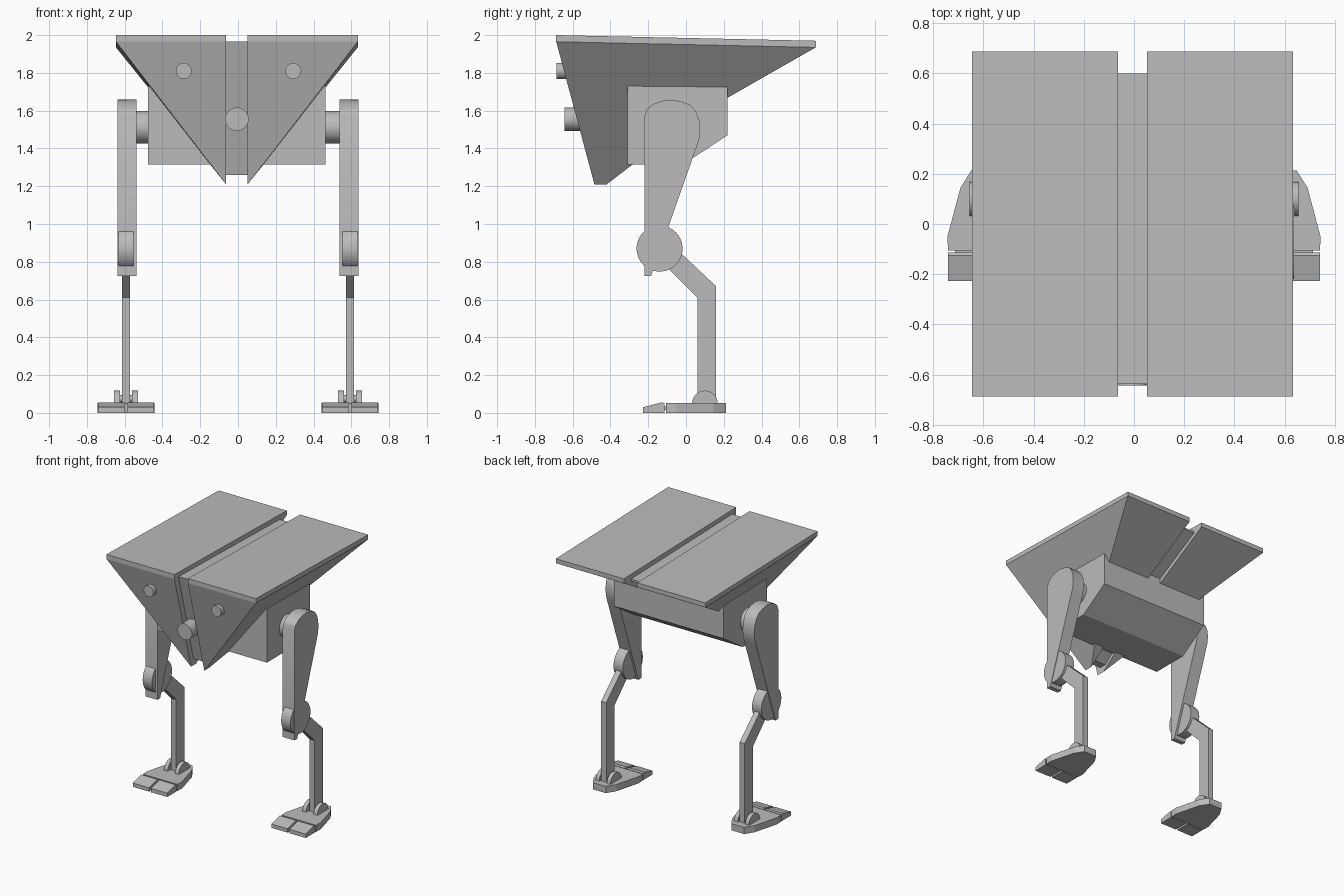
import bpy, math
from mathutils import Vector, Matrix

if "Cube" in bpy.data.objects:
    bpy.data.objects.remove(bpy.data.objects["Cube"])

grey = bpy.data.materials.new("plain grey")
grey.diffuse_color = (0.5, 0.5, 0.5, 1)
grey.use_nodes = True
grey.node_tree.nodes["Principled BSDF"].inputs["Base Color"].default_value = grey.diffuse_color
CX = -0.006  # centre line of the head and hull


def mesh_object(name, verts, faces, smooth=False):
    me = bpy.data.meshes.new(name)
    me.from_pydata([tuple(v) for v in verts], [], faces)
    me.materials.append(grey)
    ob = bpy.data.objects.new(name, me)
    bpy.context.collection.objects.link(ob)
    bpy.ops.object.select_all(action='DESELECT')
    ob.select_set(True)
    bpy.context.view_layer.objects.active = ob
    bpy.ops.object.mode_set(mode='EDIT')
    bpy.ops.mesh.select_all(action='SELECT')
    bpy.ops.mesh.normals_make_consistent(inside=False)
    bpy.ops.object.mode_set(mode='OBJECT')
    if smooth:
        bpy.ops.object.shade_smooth_by_angle(angle=math.radians(30))
    return ob


def prism(name, points, a, b, axis='X', smooth=False):
    """Extrude a 2D outline along an axis: X takes (y, z), Y takes (x, z), Z takes (x, y)."""
    place = {'X': lambda p, t: (t, p[0], p[1]),
             'Y': lambda p, t: (p[0], t, p[1]),
             'Z': lambda p, t: (p[0], p[1], t)}[axis]
    n = len(points)
    verts = [place(p, t) for t in (a, b) for p in points]
    faces = [list(range(n)), list(range(n, 2 * n))]
    faces += [[i, (i + 1) % n, n + (i + 1) % n, n + i] for i in range(n)]
    return mesh_object(name, verts, faces, smooth)


def arc(cx, cy, r, start=0, end=360, n=32):
    full = end - start == 360
    steps = n if full else n + 1
    return [(cx + r * math.cos(math.radians(start + (end - start) * i / n)),
             cy + r * math.sin(math.radians(start + (end - start) * i / n)))
            for i in range(steps)]


# Head: two sloping roof plates, each with a tapering wedge below
for side, s in (("left", -1), ("right", 1)):
    xi, xo = CX + s * 0.057, CX + s * 0.64
    prism(side + "_roof_plate",
          [(-0.687, 1.965), (-0.687, 2.0), (0.687, 1.97), (0.687, 1.935)], xi, xo)
    xk = xi + (xo - xi) * 0.51
    verts = [(xi, -0.687, 1.965), (xo, -0.687, 1.965), (xo, 0.687, 1.935), (xi, 0.687, 1.935),
             (xi, 0.065, 1.58), (xk, 0.065, 1.58), (xi, -0.42, 1.21), (xi, -0.485, 1.21)]
    faces = [(0, 1, 2, 3), (0, 1, 7), (1, 2, 5), (1, 5, 6), (1, 6, 7),
             (2, 3, 4, 5), (4, 5, 6), (0, 3, 4), (0, 4, 6), (0, 6, 7)]
    mesh_object(side + "_head_wedge", verts, faces)
    # Round lamps on the face
    prism(side + "_lamp", arc(CX + s * 0.29 + 0.009, 1.81, 0.042), -0.685, -0.55, 'Y', True)

# Recessed spine between the two halves
prism("head_spine", [(-0.637, 1.965), (0.6, 1.935), (0.6, 1.92), (0.065, 1.62),
                     (-0.40, 1.26), (-0.455, 1.26)], CX - 0.057, CX + 0.057)
# Snout barrel
prism("snout", arc(CX, 1.555, 0.062), -0.643, -0.45, 'Y', True)

# Hull under the head
prism("hull", [(-0.31, 1.73), (0.22, 1.725), (0.22, 1.47), (-0.015, 1.315), (-0.31, 1.315)],
      CX - 0.47, CX + 0.47)

# Legs
for side, s in (("left", -1), ("right", 1)):
    c = s * 0.593  # centre of the lower leg

    prism(side + "_hip_axle", arc(-0.07, 1.512, 0.086), s * 0.42, s * 0.56, 'X', True)
    prism(side + "_thigh",
          [(-0.22, 0.725), (-0.22, 1.57), (-0.205, 1.61), (-0.17, 1.637), (-0.125, 1.652),
           (-0.075, 1.658), (-0.02, 1.647), (0.02, 1.632), (0.05, 1.6), (0.07, 1.55),
           (0.074, 1.5), (0.07, 1.45), (0.055, 1.405), (-0.185, 0.725)],
          s * 0.537, s * 0.637, 'X', True)
    prism(side + "_knee", arc(-0.14, 0.87, 0.122), s * 0.553, s * 0.633, 'X', True)
    prism(side + "_shin",
          [(0.06, 0.055), (0.16, 0.055), (0.16, 0.67), (-0.09, 0.905), (-0.16, 0.83),
           (0.06, 0.61)], c - 0.022, c + 0.022)

    # Foot: tapered sole, ankle cheeks, hinge and two toes
    sole = [(0.148, -0.105), (0.15, -0.05), (0.098, 0.145), (0.055, 0.213)]
    sole = [(c + x, y) for x, y in sole] + [(c - x, y) for x, y in reversed(sole)]
    prism(side + "_foot", sole, 0, 0.052, 'Z')
    for k, t in (("inner", -s), ("outer", s)):
        prism(f"{side}_{k}_ankle_cheek", arc(0.1, 0.05, 0.068, 0, 180, 16),
              c + t * 0.032, c + t * 0.063, 'X', True)
        prism(f"{side}_{k}_toe",
              [(-0.228, 0), (-0.228, 0.03), (-0.125, 0.056), (-0.114, 0.05), (-0.114, 0)],
              c + t * 0.008, c + t * 0.147)
        prism(f"{side}_{k}_toe_hinge",
              [(-0.13, 0.015), (-0.13, 0.035), (-0.09, 0.035), (-0.09, 0.015)],
              c + t * 0.03, c + t * 0.12)
    prism(side + "_ankle_pin", arc(0.1, 0.075, 0.02, n=16), c - 0.045, c + 0.045, 'X', True)
